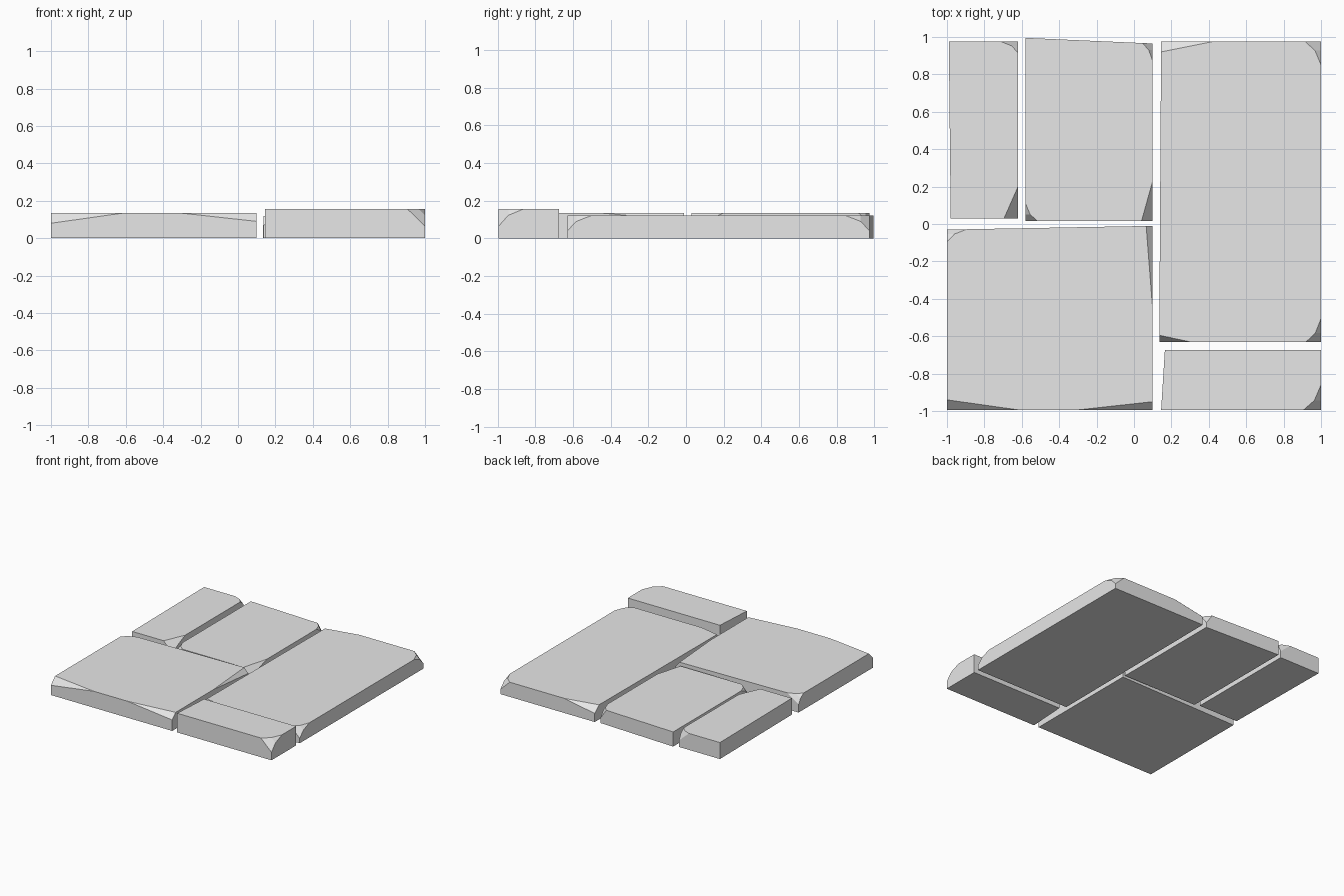
import bpy
import bmesh
from mathutils import Vector

if "Cube" in bpy.data.objects:
    bpy.data.objects.remove(bpy.data.objects["Cube"], do_unlink=True)

stone = bpy.data.materials.new("stone_grey")
stone.use_nodes = True
stone.diffuse_color = (0.8, 0.8, 0.8, 1)
stone.node_tree.nodes["Principled BSDF"].inputs["Base Color"].default_value = (0.8, 0.8, 0.8, 1)

# Corner numbers, counter-clockwise from -x -y
FRONT_L, FRONT_R, BACK_R, BACK_L = range(4)
ROUND = 0.61  # how far each facet of a two-facet chip is pulled in


def cut(bm, corner, along_x, along_y, depth):
    """Slice off a corner with the plane through three points on its edges."""
    p = corner + along_x
    q = corner + along_y
    r = corner - Vector((0, 0, depth))
    normal = (q - p).cross(r - p).normalized()
    if normal.z < 0:
        normal.negate()
    geom = bm.verts[:] + bm.edges[:] + bm.faces[:]
    bmesh.ops.bisect_plane(bm, geom=geom, dist=1e-5, plane_co=p,
                           plane_no=normal, clear_outer=True)
    rim = [e for e in bm.edges if e.is_boundary]
    bmesh.ops.holes_fill(bm, edges=rim, sides=0)


def slab(name, outline, height, chips):
    """Extrude a four-sided outline and chip its top corners."""
    bm = bmesh.new()
    base = bm.faces.new([bm.verts.new((x, y, 0)) for x, y in outline])
    top = bmesh.ops.extrude_face_region(bm, geom=[base], use_keep_orig=True)
    moved = [v for v in top["geom"] if isinstance(v, bmesh.types.BMVert)]
    bmesh.ops.translate(bm, verts=moved, vec=(0, 0, height))
    corners = [Vector((x, y, height)) for x, y in outline]
    for i, dx, dy, depth, rounded in chips:
        c = corners[i]
        ax = (corners[i ^ 1] - c).normalized() * dx
        ay = (corners[3 - i] - c).normalized() * dy
        if rounded:
            cut(bm, c, ax, ay * ROUND, depth)
            cut(bm, c, ax * ROUND, ay, depth * ROUND)
        else:
            cut(bm, c, ax, ay, depth)
    bmesh.ops.recalc_face_normals(bm, faces=bm.faces[:])
    mesh = bpy.data.meshes.new(name)
    bm.to_mesh(mesh)
    bm.free()
    mesh.materials.append(stone)
    bpy.context.collection.objects.link(bpy.data.objects.new(name, mesh))


# Chips: corner, length along x, length along y, depth, two facets or one
slab("back_narrow_slab",
     [(-0.98, 0.03), (-0.62, 0.03), (-0.62, 0.975), (-0.99, 0.975)], 0.135,
     [(BACK_R, 0.09, 0.06, 0.08, True), (FRONT_R, 0.075, 0.17, 0.08, False)])

slab("back_middle_slab",
     [(-0.58, 0.015), (0.1, 0.015), (0.1, 0.965), (-0.58, 0.995)], 0.12,
     [(BACK_R, 0.055, 0.095, 0.08, True), (FRONT_R, 0.06, 0.215, 0.07, False),
      (FRONT_L, 0.065, 0.095, 0.07, True)])

slab("long_slab",
     [(0.135, -0.63), (1, -0.63), (1, 0.975), (0.145, 0.975)], 0.12,
     [(BACK_R, 0.085, 0.125, 0.08, True), (FRONT_R, 0.08, 0.125, 0.08, True),
      (BACK_L, 0.275, 0.055, 0.05, False), (FRONT_L, 0.165, 0.035, 0.05, False)])

slab("front_wide_slab",
     [(-1, -0.995), (0.1, -0.995), (0.1, -0.01), (-1, -0.03)], 0.135,
     [(FRONT_L, 0.39, 0.055, 0.055, False), (FRONT_R, 0.41, 0.045, 0.045, False),
      (BACK_R, 0.035, 0.45, 0.04, False), (BACK_L, 0.105, 0.065, 0.07, True)])

slab("front_small_slab",
     [(0.145, -0.995), (1, -0.995), (1, -0.675), (0.165, -0.675)], 0.157,
     [(FRONT_R, 0.095, 0.135, 0.092, True)])
